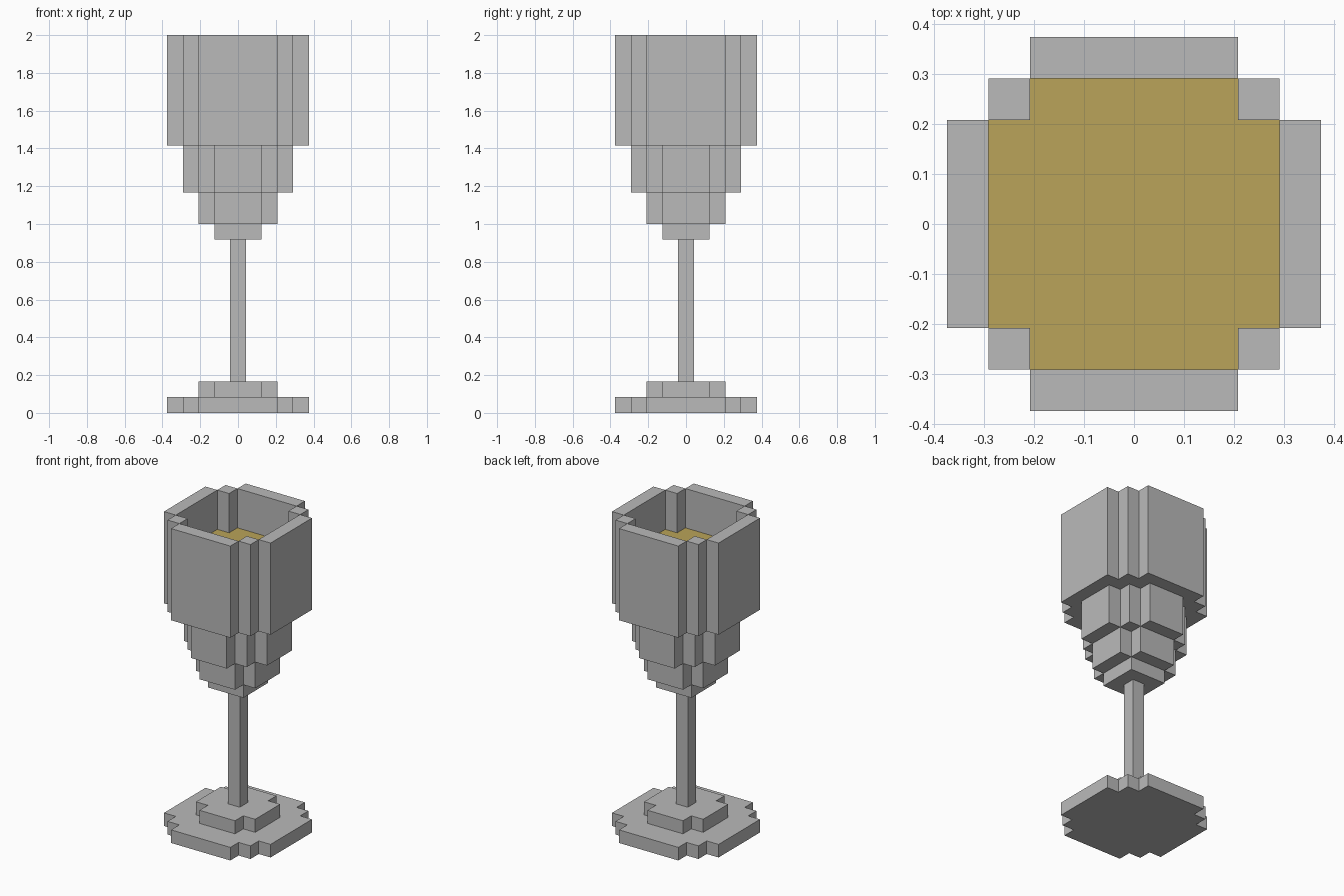
import bpy
import bmesh

UNIT = 2 / 24  # one block of the grid

cube = bpy.data.objects.get("Cube")
if cube:
    bpy.data.objects.remove(cube, do_unlink=True)


def material(name, colour):
    mat = bpy.data.materials.new(name)
    mat.use_nodes = True
    mat.diffuse_color = colour
    mat.node_tree.nodes["Principled BSDF"].inputs["Base Color"].default_value = colour
    return mat


def stepped_outline(long, short):
    """Four-fold symmetric outline whose corners step in one block at a time."""
    corner = [(long, short)]
    x, y = long, short
    while x > short:
        x -= 1
        corner.append((x, y))
        y += 1
        corner.append((x, y))
    points = []
    for _ in range(4):
        points += corner
        corner = [(-b, a) for a, b in corner]
    return points


def add_prism(bm, outline, low, high, bottom=True, top=True, inward=False):
    """Upright walls around an outline, with optional caps."""
    lower = [bm.verts.new((x, y, low)) for x, y in outline]
    upper = [bm.verts.new((x, y, high)) for x, y in outline]
    for i in range(len(outline)):
        j = (i + 1) % len(outline)
        face = bm.faces.new((lower[i], lower[j], upper[j], upper[i]))
        if inward:
            face.normal_flip()
    if bottom:
        bm.faces.new(lower[::-1])
    if top:
        bm.faces.new(upper)


def finish(name, bm, mat):
    bmesh.ops.scale(bm, vec=(UNIT, UNIT, UNIT), verts=bm.verts)
    mesh = bpy.data.meshes.new(name)
    bm.to_mesh(mesh)
    bm.free()
    mesh.materials.append(mat)
    obj = bpy.data.objects.new(name, mesh)
    bpy.context.collection.objects.link(obj)


grey = material("grey", (0.49, 0.49, 0.49, 1))
gold = material("drink gold", (0.49, 0.37, 0.10, 1))

# Solid stacked tiers: name, long half width, short half width, bottom, top
tiers = [
    ("foot_base", 4.5, 2.5, 0, 1, grey),
    ("foot_step", 2.5, 1.5, 1, 2, grey),
    ("stem", 0.5, 0.5, 2, 11, grey),
    ("bowl_collar", 1.5, 1.5, 11, 12, grey),
    ("bowl_lower_tier", 2.5, 1.5, 12, 14, grey),
    ("bowl_middle_tier", 3.5, 1.5, 14, 17, grey),
    ("drink", 3.5, 2.5, 18, 21, gold),
]
for name, long, short, low, high, mat in tiers:
    bm = bmesh.new()
    add_prism(bm, stepped_outline(long, short), low, high)
    finish(name, bm, mat)

# Hollow bowl: outer wall with floor, inner wall above the drink, flat rim
bm = bmesh.new()
add_prism(bm, stepped_outline(4.5, 2.5), 17, 24, top=False)
add_prism(bm, stepped_outline(3.5, 2.5), 21, 24, bottom=False, top=False, inward=True)
side = [(3.5, -2.5), (4.5, -2.5), (4.5, 2.5), (3.5, 2.5)]
post = [(2.5, 2.5), (3.5, 2.5), (3.5, 3.5), (2.5, 3.5)]
for _ in range(4):
    for quad in (side, post):
        bm.faces.new([bm.verts.new((x, y, 24)) for x, y in quad])
    side = [(-y, x) for x, y in side]
    post = [(-y, x) for x, y in post]
bmesh.ops.remove_doubles(bm, verts=bm.verts, dist=0.001)
finish("bowl_upper", bm, grey)
